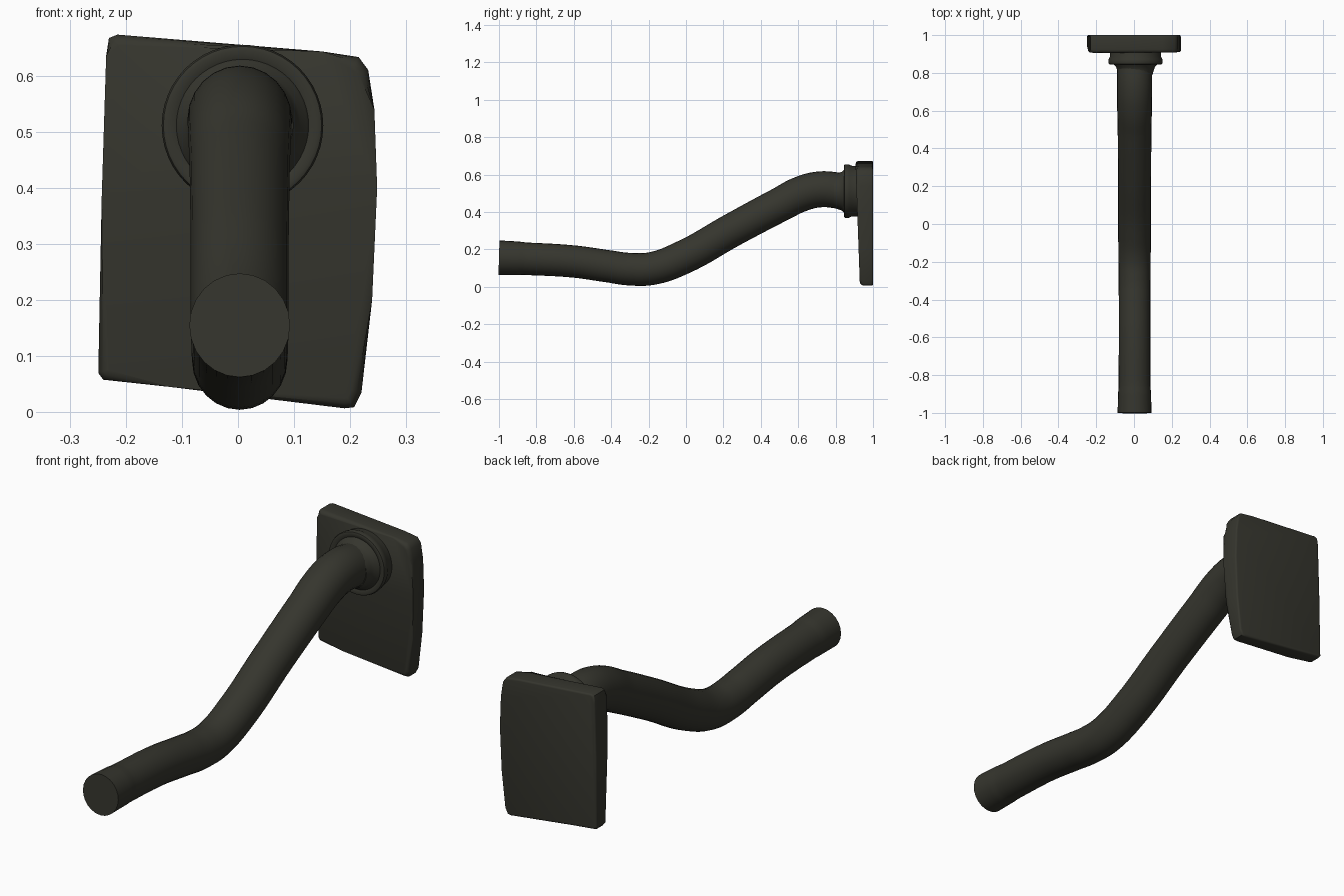
import bpy, bmesh, math
from mathutils import Vector

cube = bpy.data.objects.get("Cube")
if cube:
    bpy.data.objects.remove(cube, do_unlink=True)

# Single dark olive finish
finish = bpy.data.materials.new("dark_olive_metal")
finish.use_nodes = True
COLOUR = (0.036, 0.036, 0.027, 1)
finish.diffuse_color = COLOUR
bsdf = finish.node_tree.nodes["Principled BSDF"]
bsdf.inputs["Base Color"].default_value = COLOUR
bsdf.inputs["Roughness"].default_value = 0.6


def select_only(obj):
    bpy.ops.object.select_all(action='DESELECT')
    obj.select_set(True)
    bpy.context.view_layer.objects.active = obj


def add_object(name, data):
    obj = bpy.data.objects.new(name, data)
    bpy.context.collection.objects.link(obj)
    data.materials.append(finish)
    return obj


def smooth(obj, degrees=40):
    select_only(obj)
    bpy.ops.object.shade_smooth_by_angle(angle=math.radians(degrees))


def mesh_object(name, bm):
    bmesh.ops.recalc_face_normals(bm, faces=bm.faces)
    mesh = bpy.data.meshes.new(name)
    bm.to_mesh(mesh)
    bm.free()
    return add_object(name, mesh)


# Wall plate: slightly skewed outline (x, z), tilted front, rounded rim
outline = [(-0.249, 0.07), (-0.24, 0.058), (-0.12, 0.045), (0.19, 0.007),
           (0.207, 0.009), (0.22, 0.035), (0.239, 0.2), (0.248, 0.4),
           (0.243, 0.54), (0.232, 0.61), (0.215, 0.633), (0.15, 0.643),
           (-0.215, 0.673), (-0.23, 0.667), (-0.235, 0.635), (-0.243, 0.38)]
bm = bmesh.new()
front = [bm.verts.new((x, 0.93 - 0.036 * z, z)) for x, z in outline]
back = [bm.verts.new((x, 1, z)) for x, z in outline]
front_face = bm.faces.new(front)
back_face = bm.faces.new(list(reversed(back)))
for i in range(len(outline)):
    j = (i + 1) % len(outline)
    bm.faces.new((front[i], back[i], back[j], front[j]))
for face, width in ((front_face, 0.018), (back_face, 0.008)):
    bmesh.ops.bevel(bm, geom=list(face.edges), offset=width, segments=3,
                    profile=0.5, affect='EDGES', clamp_overlap=True)
smooth(mesh_object("wall_plate", bm), 50)

# Bent arm: swept tube with points (y, z, radius)
path = [(-1, 0.155, 0.0925), (-0.9, 0.152, 0.090), (-0.86, 0.15, 0.087),
        (-0.6, 0.135, 0.086), (-0.42, 0.11, 0.086), (-0.3, 0.094, 0.087),
        (-0.18, 0.098, 0.088), (-0.02, 0.155, 0.090), (0.25, 0.305, 0.090),
        (0.5, 0.438, 0.092), (0.62, 0.498, 0.095), (0.72, 0.521, 0.096),
        (0.84, 0.512, 0.096), (0.92, 0.51, 0.096)]
curve = bpy.data.curves.new("arm", 'CURVE')
curve.dimensions = '3D'
curve.bevel_depth = 1
curve.bevel_resolution = 10
curve.resolution_u = 8
curve.use_fill_caps = True
spline = curve.splines.new('BEZIER')
spline.bezier_points.add(len(path) - 1)
for point, (y, z, r) in zip(spline.bezier_points, path):
    point.co = (0, y, z)
    point.radius = r
    point.handle_left_type = point.handle_right_type = 'AUTO'
arm = add_object("arm", curve)
arm.scale.x = 0.97
arm.location.x = 0.003
select_only(arm)
bpy.ops.object.convert(target='MESH')
smooth(bpy.context.view_layer.objects.active)

# Collar: flared ring turned around the y axis, profile (radius, y)
profile = [(0.09, 0.79), (0.097, 0.815), (0.103, 0.832), (0.114, 0.843),
           (0.118, 0.85), (0.134, 0.844), (0.141, 0.847), (0.144, 0.856),
           (0.142, 0.872), (0.136, 0.885), (0.134, 0.93)]
bm = bmesh.new()
SIDES = 48
rings = []
for r, y in profile:
    rings.append([bm.verts.new(Vector((0.008 + r * math.cos(a), y, 0.511 + r * math.sin(a))))
                  for a in (2 * math.pi * k / SIDES for k in range(SIDES))])
for a, b in zip(rings, rings[1:]):
    for k in range(SIDES):
        n = (k + 1) % SIDES
        bm.faces.new((a[k], a[n], b[n], b[k]))
bm.faces.new(rings[0])
bm.faces.new(rings[-1])
smooth(mesh_object("collar", bm), 45)
